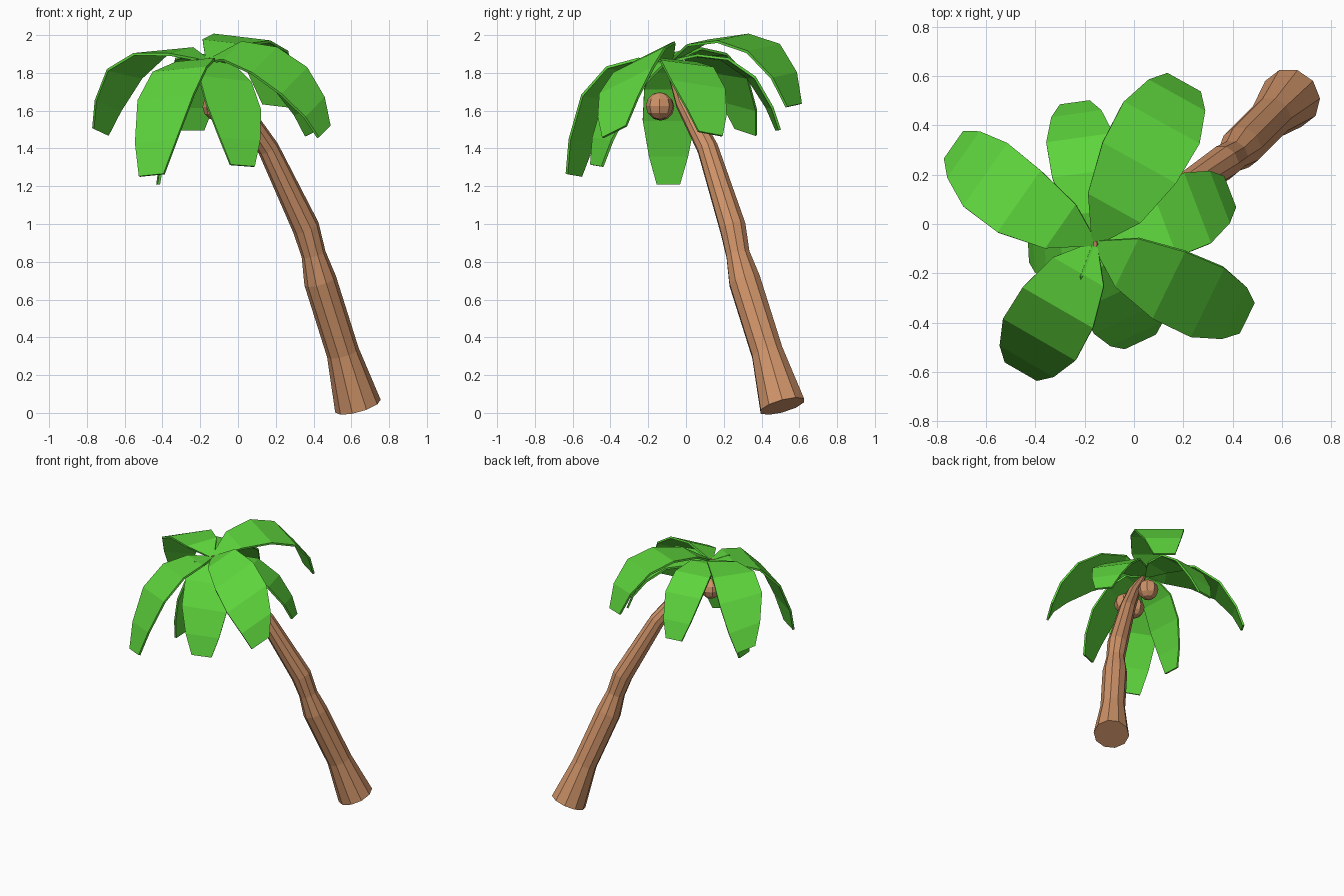
import bpy, bmesh, math
from mathutils import Vector

if "Cube" in bpy.data.objects:
    bpy.data.objects.remove(bpy.data.objects["Cube"])


def material(name, rgb):
    m = bpy.data.materials.new(name)
    m.diffuse_color = (*rgb, 1)
    m.use_nodes = True
    m.node_tree.nodes["Principled BSDF"].inputs["Base Color"].default_value = m.diffuse_color
    return m


BARK = material("bark", (0.62, 0.29, 0.14))
HUSK = material("husk", (0.62, 0.29, 0.14))
LEAF = material("leaf", (0.11, 0.66, 0.045))
CROWN = Vector((-0.16, -0.08, 1.87))


def finish(name, bm, mat):
    bmesh.ops.recalc_face_normals(bm, faces=bm.faces)
    me = bpy.data.meshes.new(name)
    bm.to_mesh(me)
    bm.free()
    me.materials.append(mat)
    ob = bpy.data.objects.new(name, me)
    bpy.context.collection.objects.link(ob)
    return ob


def skin(bm, rings):
    """Join a chain of vertex rings and cap both ends."""
    for a, b in zip(rings, rings[1:]):
        n = len(a)
        for k in range(n):
            bm.faces.new((a[k], a[(k + 1) % n], b[(k + 1) % n], b[k]))
    bm.faces.new(rings[0])
    bm.faces.new(rings[-1])


# Trunk: ten-sided rings swept along a leaning path (x, y, z, radius)
PATH = [(0.635, 0.51, 0.036, 0.125), (0.555, 0.43, 0.32, 0.087),
        (0.435, 0.31, 0.70, 0.087), (0.40, 0.275, 0.84, 0.065),
        (0.36, 0.248, 0.98, 0.072), (0.16, 0.115, 1.40, 0.057),
        (0.0, -0.01, 1.64, 0.046), (-0.10, -0.06, 1.78, 0.032),
        (-0.16, -0.08, 1.875, 0.012)]
bm = bmesh.new()
rings = []
pts = [Vector(p[:3]) for p in PATH]
for i, p in enumerate(PATH):
    t = (pts[min(i + 1, len(pts) - 1)] - pts[max(i - 1, 0)]).normalized()
    u = Vector((0, 1, 0)).cross(t).normalized()
    v = t.cross(u)
    rings.append([bm.verts.new(pts[i] + p[3] * (u * math.cos(a) + v * math.sin(a)))
                  for a in (math.tau * k / 10 for k in range(10))])
skin(bm, rings)
finish("trunk", bm, BARK)

# Fronds: shared outline, each with its own direction, reach, bend, roll and droop
REACH = (0, 0.22, 0.5, 0.75, 0.92, 1.0)
HALF = (0.012, 0.11, 0.153, 0.158, 0.118, 0.07)
THICK = 0.014


def frond(name, azimuth, reach, width, bend, rolls, heights):
    a = math.radians(azimuth)
    out = Vector((math.cos(a), math.sin(a), 0))
    left = Vector((-math.sin(a), math.cos(a), 0))
    spine = []
    for f, z in zip(REACH, (CROWN.z, *heights)):
        c = CROWN + out * f * reach + left * bend * math.sin(math.pi * f)
        c.z = z
        spine.append(c)
    bm = bmesh.new()
    rings = []
    for i, c in enumerate(spine):
        # The leaf twists from the first roll to the second
        r = math.radians(rolls[0] + (rolls[1] - rolls[0]) * REACH[i])
        side = left * math.cos(r) + Vector((0, 0, math.sin(r)))
        t = spine[min(i + 1, 5)] - spine[max(i - 1, 0)]
        under = side.cross(t).normalized() * THICK
        w = side * HALF[i] * width
        rings.append([bm.verts.new(p) for p in (c - w, c + w, c + w + under, c - w + under)])
    skin(bm, rings)
    finish(name, bm, LEAF)


frond("frond_back_left", 145, 0.70, 1.0, 0.035, (-15, 15), (1.92, 1.905, 1.80, 1.63, 1.49))
frond("frond_back", 98, 0.58, 0.87, 0, (0, 0), (1.90, 1.88, 1.78, 1.62, 1.50))
frond("frond_back_right", 61, 0.75, 1.12, 0, (6, 6), (1.965, 1.99, 1.935, 1.79, 1.63))
frond("frond_right", 21, 0.59, 0.98, -0.02, (-4, -10), (1.87, 1.85, 1.74, 1.60, 1.48))
frond("frond_front_right", -26, 0.69, 1.08, -0.02, (24, 24), (1.92, 1.87, 1.76, 1.62, 1.49))
frond("frond_front", -65, 0.44, 1.0, 0, (-8, -4), (1.86, 1.77, 1.62, 1.45, 1.31))
frond("frond_front_left", -120, 0.60, 1.08, 0, (5, 5), (1.87, 1.82, 1.67, 1.44, 1.26))
frond("frond_left", 183, 0.27, 0.88, 0, (0, 0), (1.81, 1.72, 1.55, 1.36, 1.21))

# Coconuts hanging beneath the crown
for i, c in enumerate([(-0.03, -0.14, 1.625), (-0.07, 0.07, 1.66), (-0.115, -0.135, 1.62)]):
    bm = bmesh.new()
    bmesh.ops.create_uvsphere(bm, u_segments=8, v_segments=6, radius=0.073)
    bmesh.ops.translate(bm, verts=bm.verts, vec=c)
    finish(f"coconut_{i + 1}", bm, HUSK)
